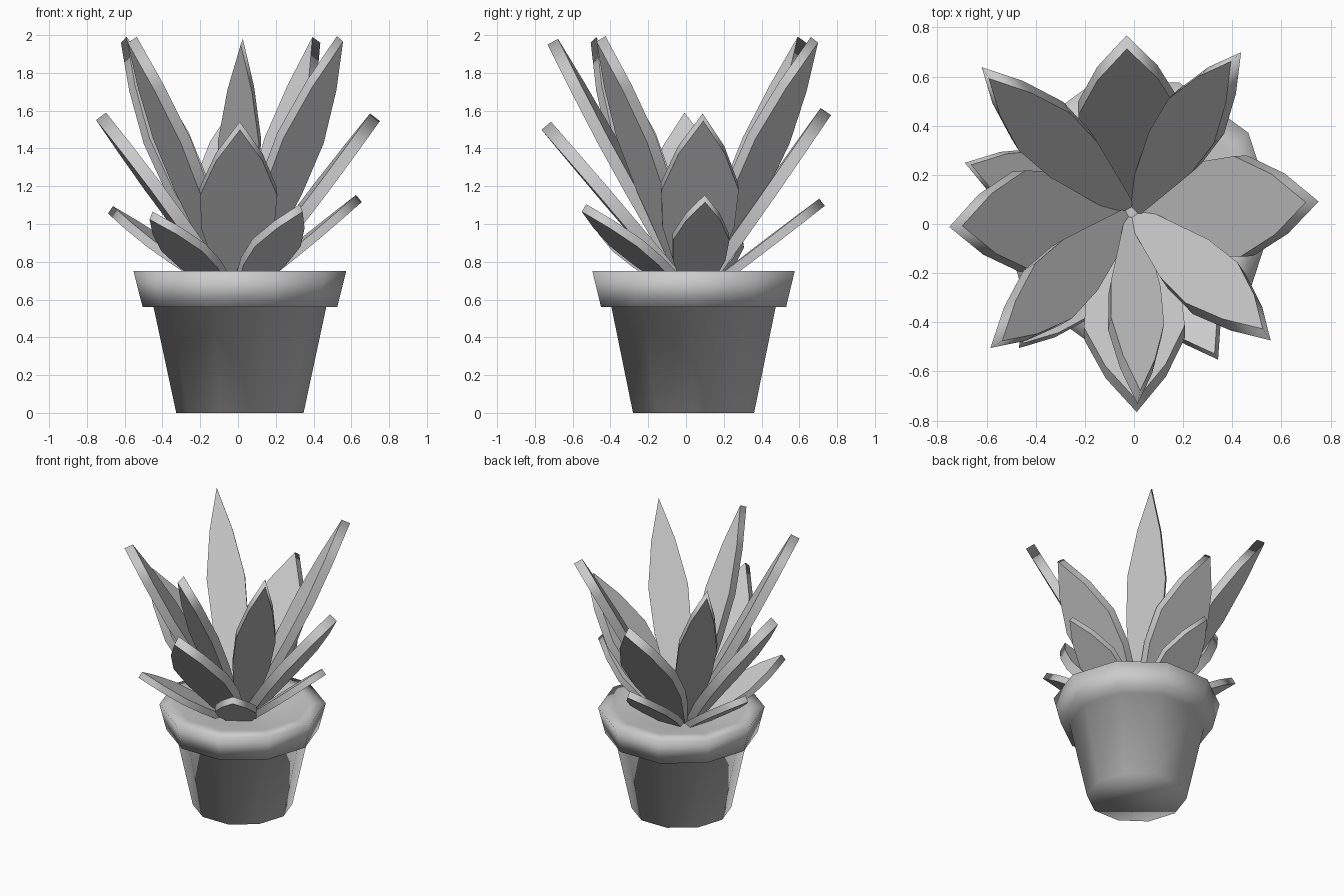
import bpy, bmesh, math
from mathutils import Vector, Matrix

if "Cube" in bpy.data.objects:
    bpy.data.objects.remove(bpy.data.objects["Cube"])

CX, CY = 0.01, 0.04          # pot axis
BASE = Vector((-0.01, 0.045, 0.60))


def finish(bm, name):
    bmesh.ops.recalc_face_normals(bm, faces=bm.faces[:])
    for f in bm.faces:
        f.smooth = True
    me = bpy.data.meshes.new(name)
    bm.to_mesh(me)
    bm.free()
    ob = bpy.data.objects.new(name, me)
    bpy.context.collection.objects.link(ob)
    return ob


def lathe(name, profile, sides=10):
    """Closed ten-sided turned shape from (radius, height) points, fully smooth."""
    bm = bmesh.new()
    rings = []
    for r, z in profile:
        rings.append([bm.verts.new((CX + r * math.cos(math.tau * i / sides),
                                    CY + r * math.sin(math.tau * i / sides), z))
                      for i in range(sides)])
    for a, b in zip(rings, rings[1:]):
        for i in range(sides):
            j = (i + 1) % sides
            bm.faces.new((a[i], a[j], b[j], b[i]))
    bm.faces.new(rings[0])
    bm.faces.new(rings[-1])
    return finish(bm, name)


# leaf outline: (fraction of length, fraction of half width)
OUTLINE = [(0, 0.2), (0.17, 0.5), (0.42, 0.93), (0.62, 1.0), (0.82, 0.6)]


def leaf(name, tip, half_width, thick, roll):
    """Flat pointed slab running from the plant centre to the tip."""
    along = Vector(tip) - BASE
    side = Vector((0, 0, 1)).cross(along).normalized()
    side = Matrix.Rotation(math.radians(roll), 3, along) @ side
    normal = along.normalized().cross(side)
    pts = [BASE + along * t + side * half_width * w for t, w in OUTLINE]
    pts.append(Vector(tip))
    pts += [BASE + along * t - side * half_width * w for t, w in reversed(OUTLINE)]
    bm = bmesh.new()
    face = bm.faces.new([bm.verts.new(p - normal * thick / 2) for p in pts])
    ext = bmesh.ops.extrude_face_region(bm, geom=[face])
    bmesh.ops.translate(bm, vec=normal * thick,
                        verts=[v for v in ext['geom'] if isinstance(v, bmesh.types.BMVert)])
    # crisp outline around the two broad faces, softly shaded rim
    for f in bm.faces:
        if len(f.verts) > 4:
            for e in f.edges:
                e.smooth = False
    return finish(bm, name)


# pot with overhanging rim and slightly sunken soil
lathe("pot", [(0.337, 0), (0.457, 0.56), (0.515, 0.56), (0.563, 0.75),
              (0.45, 0.75), (0.25, 0.70)])

# tall inner leaves, slightly twisted
TALL = [(-0.605, 0.615, 1.975, 0.13), (0.415, 0.68, 1.975, 0.13),
        (0.54, -0.45, 1.98, 0.135), (-0.56, -0.49, 1.975, 0.135),
        (0.02, -0.705, 1.965, 0.11)]
# middle leaves
MIDDLE = [(-0.03, 0.74, 1.595, 0.205), (0.725, 0.09, 1.565, 0.205),
          (-0.725, -0.01, 1.57, 0.205), (0.01, -0.74, 1.52, 0.205)]
# low outer leaves
LOW = [(-0.675, 0.245, 1.075, 0.14), (-0.46, -0.495, 1.045, 0.14),
       (0.335, -0.54, 1.085, 0.14), (0.64, 0.10, 1.135, 0.15),
       (-0.03, 0.72, 1.115, 0.145)]
for tier, rows, thick, roll in (("tall", TALL, 0.064, -12), ("middle", MIDDLE, 0.066, 0),
                                ("low", LOW, 0.048, 0)):
    for i, (x, y, z, w) in enumerate(rows):
        leaf(f"{tier}_leaf_{i + 1}", (x, y, z), w, thick, roll)
